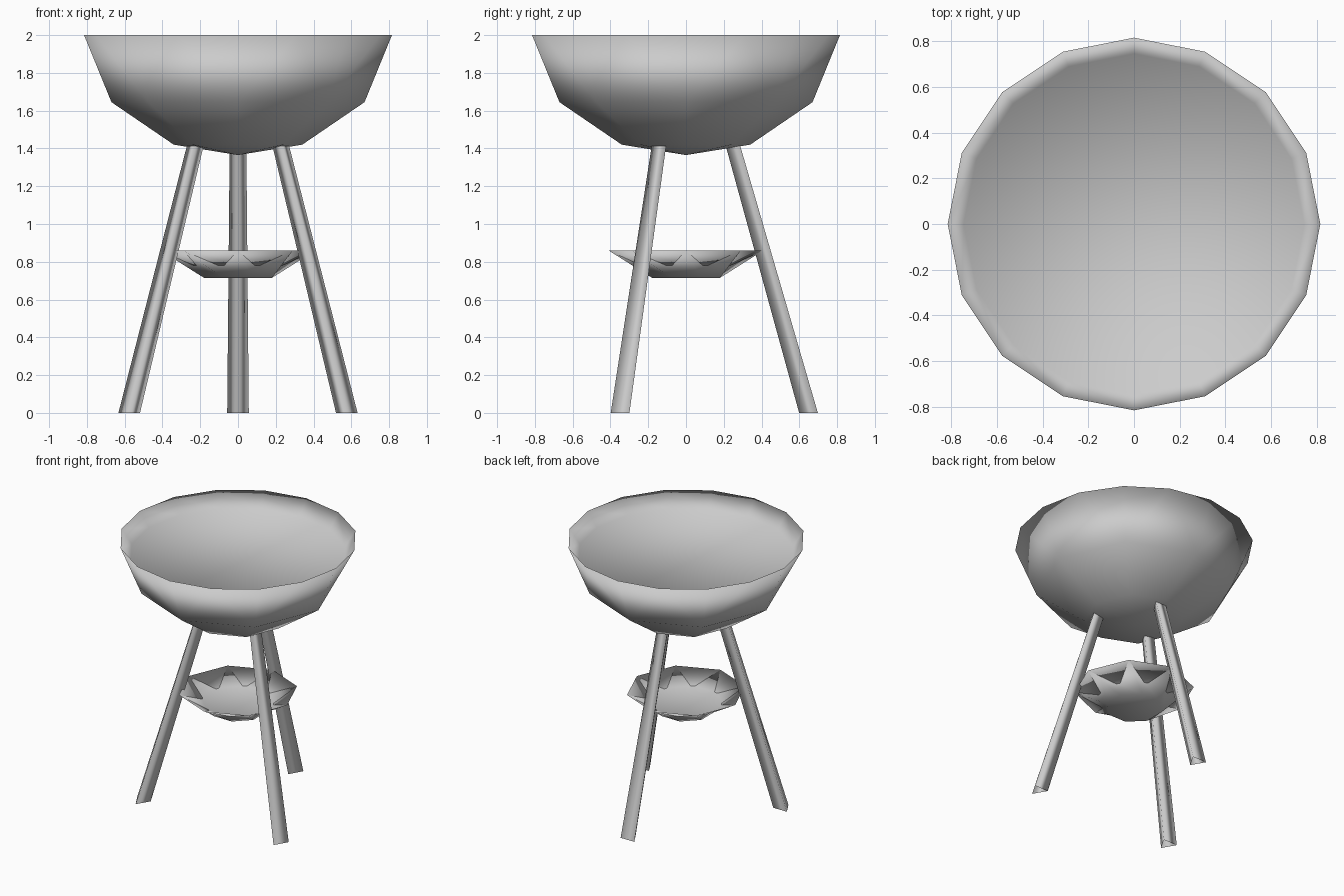
import bpy, bmesh
from math import cos, sin, pi, radians

cube = bpy.data.objects.get("Cube")
if cube:
    bpy.data.objects.remove(cube, do_unlink=True)

# One plain grey metal
metal = bpy.data.materials.new("grey metal")
metal.use_nodes = True
metal.diffuse_color = (0.6, 0.6, 0.6, 1)
metal.node_tree.nodes["Principled BSDF"].inputs["Base Color"].default_value = (0.6, 0.6, 0.6, 1)


def ring(bm, count, radius, z, turn=0.0):
    """Level ring of vertices."""
    return [bm.verts.new((radius * cos(2 * pi * i / count + turn),
                          radius * sin(2 * pi * i / count + turn), z)) for i in range(count)]


def bridge(bm, upper, lower, inside=False):
    """Join two rings, fanning where the upper one has twice the vertices."""
    n, m = len(upper), len(lower)
    faces = []
    for i in range(m):
        j = (i + 1) % m
        if n == m:
            faces.append((upper[i], lower[i], lower[j], upper[j]))
        else:
            a, b, c = upper[2 * i], upper[2 * i + 1], upper[(2 * i + 2) % n]
            faces += [(a, lower[i], b), (b, lower[i], lower[j]), (b, lower[j], c)]
    for f in faces:
        bm.faces.new(f[::-1] if inside else f)


def finish(bm, name):
    mesh = bpy.data.meshes.new(name)
    bm.to_mesh(mesh)
    bm.free()
    mesh.materials.append(metal)
    mesh.shade_smooth()
    obj = bpy.data.objects.new(name, mesh)
    bpy.context.collection.objects.link(obj)
    return obj


# Fire bowl: faceted shell, filled with a level bed just under the rim
bm = bmesh.new()
rim = ring(bm, 16, 0.815, 2.0)
outer = ring(bm, 8, 0.67, 1.645)
base = ring(bm, 8, 0.34, 1.42)
bridge(bm, rim, outer)
bridge(bm, outer, base)
tip = bm.verts.new((0, 0, 1.365))
for i, v in enumerate(base):
    bm.faces.new((v, tip, base[(i + 1) % 8]))
bed = ring(bm, 16, 0.745, 1.89)
bridge(bm, rim, bed, True)
bm.faces.new(bed)
finish(bm, "fire_bowl")

# Shallow ash tray between the legs
bm = bmesh.new()
rim = ring(bm, 8, 0.41, 0.86)
base = ring(bm, 8, 0.195, 0.715, pi / 8)
bed = ring(bm, 8, 0.255, 0.78, pi / 8)
bridge(bm, rim, base)
bm.faces.new(base[::-1])
bridge(bm, rim, bed, True)
bm.faces.new(bed)
finish(bm, "ash_tray")

# Three splayed, tapered open legs of triangular section, flat side outwards
for name, angle in (("back_leg", 90), ("front_right_leg", 210), ("front_left_leg", 330)):
    bm = bmesh.new()
    foot = ring(bm, 3, 0.066, 0.0, pi / 3)
    top = ring(bm, 3, 0.051, 1.412, pi / 3)
    for v in foot:
        v.co.x += 0.665
    for v in top:
        v.co.x += 0.262
    bridge(bm, top, foot)
    leg = finish(bm, name)
    leg.rotation_euler.z = radians(angle)
